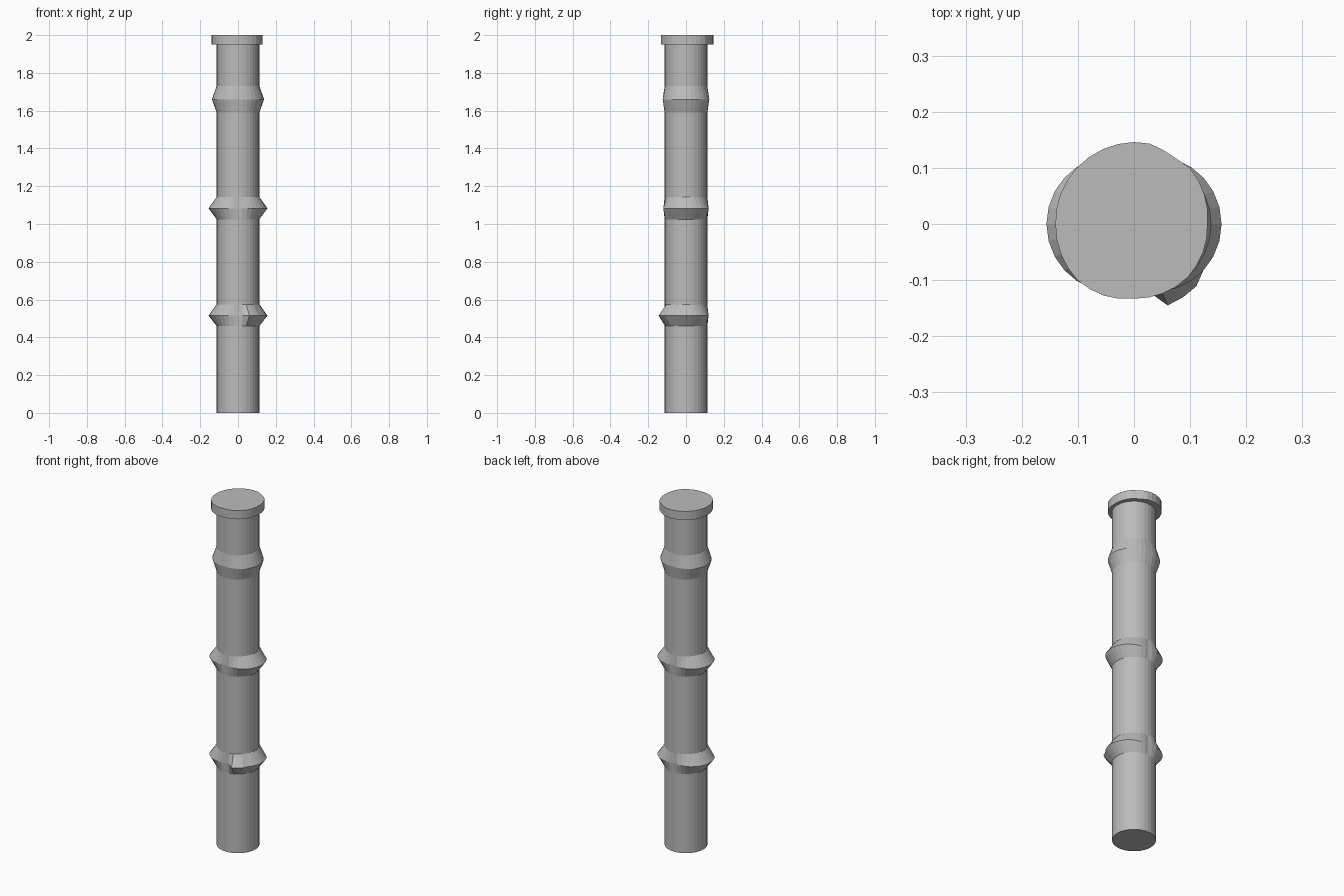
import bpy, bmesh
from math import sin, cos, radians

if "Cube" in bpy.data.objects:
    bpy.data.objects.remove(bpy.data.objects["Cube"])

SEG = 32
POLE_R = 0.113

# Mid grey paint shared by both parts
grey = bpy.data.materials.new("mid_grey")
grey.diffuse_color = (0.5, 0.5, 0.5, 1)
grey.use_nodes = True
grey.node_tree.nodes["Principled BSDF"].inputs["Base Color"].default_value = grey.diffuse_color


def loft(name, levels, top=True):
    """Skin a stack of (z, radius function of angle in degrees) rings."""
    bm = bmesh.new()
    rings = []
    for z, rad in levels:
        ring = []
        for i in range(SEG):
            deg = 360 * i / SEG
            a = radians(deg)
            ring.append(bm.verts.new((rad(deg) * cos(a), rad(deg) * sin(a), z)))
        rings.append(ring)
    for lo, hi in zip(rings, rings[1:]):
        for i in range(SEG):
            j = (i + 1) % SEG
            bm.faces.new((lo[i], lo[j], hi[j], hi[i]))
    bm.faces.new(rings[0][::-1])
    if top:
        bm.faces.new(rings[-1])
    mesh = bpy.data.meshes.new(name)
    bm.to_mesh(mesh)
    bm.free()
    mesh.materials.append(grey)
    obj = bpy.data.objects.new(name, mesh)
    bpy.context.collection.objects.link(obj)
    return obj


def pole(deg):
    return POLE_R


def ridge(base, swell, bump=False):
    """Ridge bulging to both sides, pinched at front and back."""
    def rad(deg):
        if bump and 290 < deg < 318:
            return 0.157
        return base + swell * abs(cos(radians(deg)))
    return rad


# Pole with three swollen joints: bottom, ridge and top heights
joints = [
    (0.46, 0.515, 0.575, ridge(0.113, 0.043, True)),
    (1.025, 1.083, 1.143, ridge(0.114, 0.042)),
    (1.59, 1.66, 1.73, ridge(0.123, 0.015)),
]
levels = [(0, pole)]
for z0, z1, z2, shape in joints:
    levels += [(z0, pole), (z1, shape), (z2, pole)]
levels.append((1.955, pole))
loft("jointed_pole", levels, top=False)

# Slightly irregular cap on top: angle, radius
rim = [(0, 0.131), (45, 0.141), (60, 0.138), (78, 0.146), (90, 0.146),
       (135, 0.143), (180, 0.14), (225, 0.142), (250, 0.138), (270, 0.133),
       (315, 0.135), (360, 0.131)]


def cap_radius(deg):
    for (a0, r0), (a1, r1) in zip(rim, rim[1:]):
        if a0 <= deg <= a1:
            return r0 + (r1 - r0) * (deg - a0) / (a1 - a0)


loft("top_cap", [(1.95, cap_radius), (2.0, cap_radius)])
